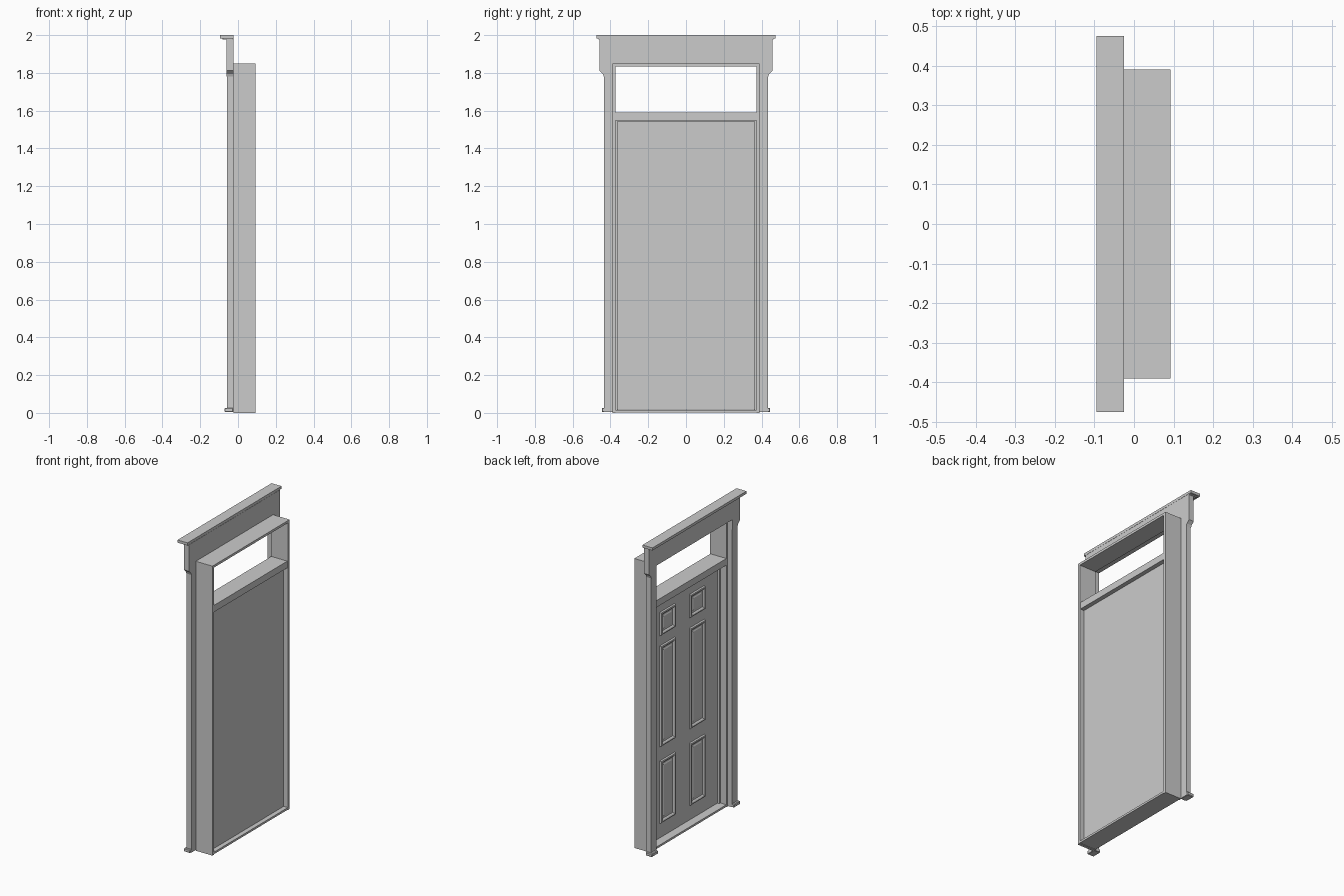
import bpy, bmesh

if "Cube" in bpy.data.objects:
    bpy.data.objects.remove(bpy.data.objects["Cube"])


def finish(name, bm, bevel=0.0):
    bmesh.ops.recalc_face_normals(bm, faces=bm.faces)
    me = bpy.data.meshes.new(name)
    bm.to_mesh(me)
    bm.free()
    ob = bpy.data.objects.new(name, me)
    bpy.context.collection.objects.link(ob)
    if bevel:
        m = ob.modifiers.new("bevel", 'BEVEL')
        m.width = bevel
        m.segments = 1
    return ob


def prism(name, pts, x0, x1, bevel=0.0):
    """Extrude a (y, z) outline from x0 to x1."""
    bm = bmesh.new()
    a = [bm.verts.new((x0, y, z)) for y, z in pts]
    b = [bm.verts.new((x1, y, z)) for y, z in pts]
    n = len(pts)
    bm.faces.new(a)
    bm.faces.new(b)
    for i in range(n):
        j = (i + 1) % n
        bm.faces.new((a[i], a[j], b[j], b[i]))
    return finish(name, bm, bevel)


def box(name, x0, x1, y0, y1, z0, z1, bevel=0.0):
    return prism(name, [(y0, z0), (y1, z0), (y1, z1), (y0, z1)], x0, x1, bevel)


def moulding(name, x, y0, y1, z0, z1, profile):
    """Sweep (inset, height) profile round a rectangle, raised toward -x."""
    bm = bmesh.new()
    rings = []
    for d, h in profile:
        rings.append([bm.verts.new((x - h, y, z)) for y, z in
                      ((y0 + d, z0 + d), (y1 - d, z0 + d),
                       (y1 - d, z1 - d), (y0 + d, z1 - d))])
    for r, s in zip(rings, rings[1:]):
        for i in range(4):
            j = (i + 1) % 4
            bm.faces.new((r[i], r[j], s[j], s[i]))
    return finish(name, bm)


BACK, MID, FRONT = 0.092, -0.025, -0.058

# Jamb: one upside-down U outline
prism("jamb", [(-.39, 0), (-.39, 1.85), (.39, 1.85), (.39, 0), (.372, 0),
               (.372, 1.835), (-.372, 1.835), (-.372, 0)], MID, BACK)
box("sill", MID, BACK, -.372, .372, 0.003, .016)
box("transom_bar", MID, BACK - .004, -.372, .372, 1.547, 1.59)

# Door slab with stop strips in front of it
DOOR = 0.028
box("door", DOOR, .065, -.366, .366, .018, 1.543)
prism("door_stop", [(-.372, .016), (-.372, 1.547), (.372, 1.547), (.372, .016),
                    (.36, .016), (.36, 1.535), (-.36, 1.535), (-.36, .016)],
      DOOR - .012, DOOR)

# Six panel mouldings with raised fields
profile = [(0, 0), (.004, .009), (.011, .011), (.018, .006), (.021, 0)]
for side, s in (("left", 1), ("right", -1)):
    y0, y1 = sorted((s * .073, s * .226))
    for row, z0, z1 in (("lower", .11, .51), ("middle", .60, 1.245),
                        ("upper", 1.31, 1.46)):
        moulding(f"{row}_{side}_moulding", DOOR, y0, y1, z0, z1, profile)
        moulding(f"{row}_{side}_field", DOOR, y0 + .032, y1 - .032,
                 z0 + .032, z1 - .032, [(0, 0), (.006, .003)])

# Side casings and plinth blocks
for side, s in (("left", 1), ("right", -1)):
    y0, y1 = sorted((s * .382, s * .435))
    box(f"{side}_casing", FRONT, MID, y0, y1, .005, 1.845)
    y0, y1 = sorted((s * .383, s * .446))
    box(f"{side}_plinth", -.072, MID, y0, y1, .004, .026, .004)

# Head board with flared ears
half = [(.382, 1.843), (.382, 1.78), (.435, 1.78), (.441, 1.795),
        (.459, 1.812), (.459, 1.98)]
prism("head_board", half + [(-y, z) for y, z in reversed(half)], FRONT - .002, MID)

# Cap moulding with a slimmer bed strip below
box("cap_bed", -.082, MID, -.464, .464, 1.976, 1.984, .002)
box("cap", -.095, MID, -.475, .475, 1.983, 2.0)
